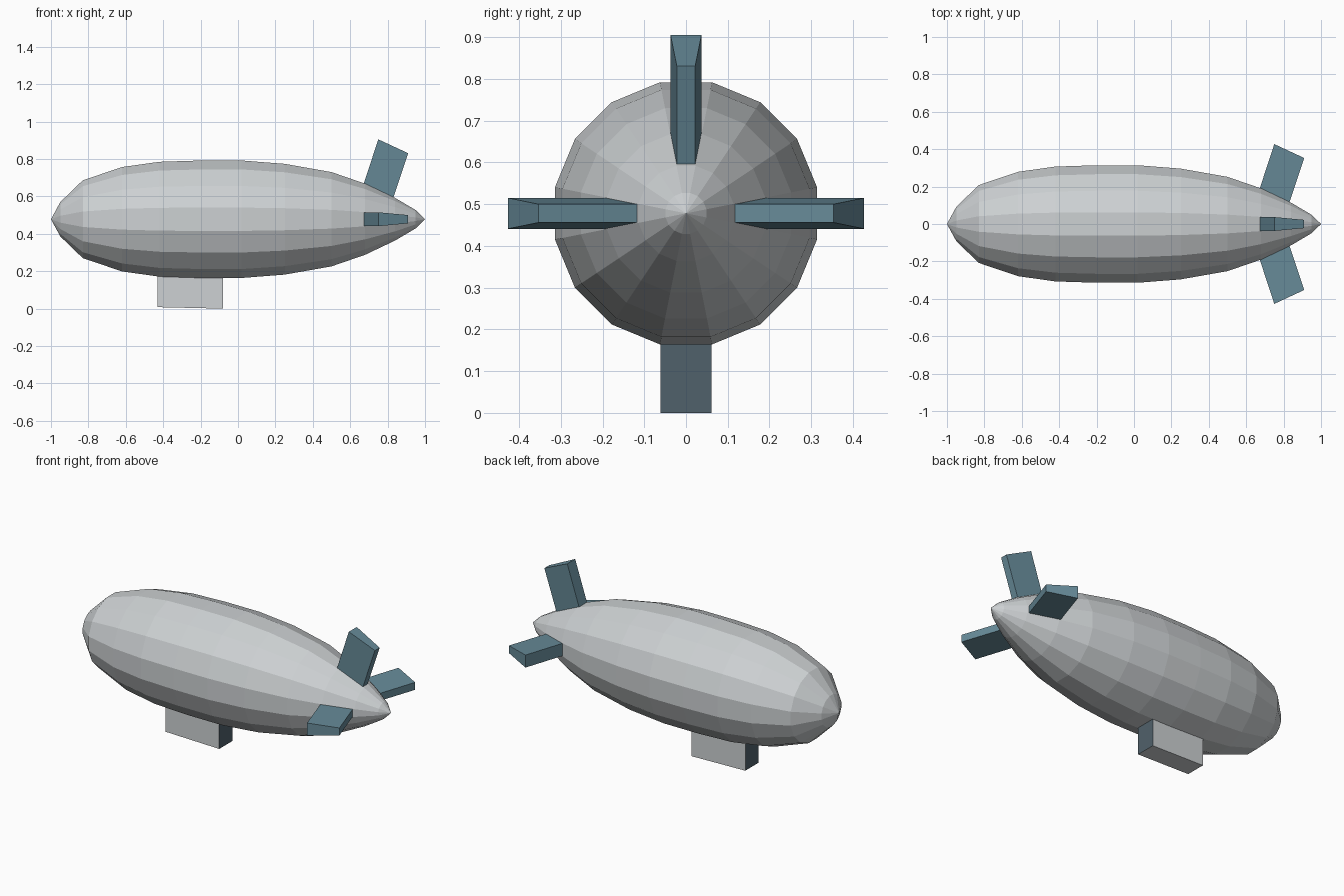
import bpy, bmesh, math

if "Cube" in bpy.data.objects:
    bpy.data.objects.remove(bpy.data.objects["Cube"])

AXIS_Z = 0.478


def material(name, r, g, b):
    """Flat material from an sRGB colour (0-255)."""
    m = bpy.data.materials.new(name)
    lin = [((c / 255 + 0.055) / 1.055) ** 2.4 for c in (r, g, b)]
    m.diffuse_color = (*lin, 1)
    m.use_nodes = True
    m.node_tree.nodes["Principled BSDF"].inputs["Base Color"].default_value = m.diffuse_color
    return m


GREY = material("light grey", 205, 209, 211)
TEAL = material("muted teal", 103, 139, 153)
SLATE = material("dark slate", 80, 97, 107)


def add_object(name, bm, *mats):
    bmesh.ops.recalc_face_normals(bm, faces=bm.faces[:])
    mesh = bpy.data.meshes.new(name)
    for m in mats:
        mesh.materials.append(m)
    bm.to_mesh(mesh)
    bm.free()
    ob = bpy.data.objects.new(name, mesh)
    bpy.context.collection.objects.link(ob)
    return ob


# Hull: 16-sided body lofted along x; profile gives flat-to-flat half heights
PROFILE = [(-0.95, .092), (-0.83, .208), (-0.62, .279), (-0.42, .307),
           (-0.20, .314), (0.02, .314), (0.25, .296), (0.50, .252),
           (0.68, .190), (0.84, .114), (0.95, .049)]
SIDES = 16
bm = bmesh.new()
rings = []
for x, h in PROFILE:
    r = h / math.cos(math.pi / SIDES)
    angles = [2 * math.pi * (i + 0.5) / SIDES for i in range(SIDES)]
    rings.append([bm.verts.new((x, r * math.sin(a), AXIS_Z + r * math.cos(a)))
                  for a in angles])
nose = bm.verts.new((-1, 0, AXIS_Z))
tail = bm.verts.new((1, 0, AXIS_Z))
for i in range(SIDES):
    j = (i + 1) % SIDES
    for a, b in zip(rings, rings[1:]):
        bm.faces.new((a[i], a[j], b[j], b[i]))
    bm.faces.new((nose, rings[0][j], rings[0][i]))
    bm.faces.new((tail, rings[-1][i], rings[-1][j]))
add_object("hull", bm, GREY)

# Tail fins: swept, tapered blades (x, distance from axis, half thickness)
FIN = [(0.65, .122, .037), (0.75, .427, .037), (0.91, .353, .022), (0.813, .062, .022)]


def fin(name, roll):
    bm = bmesh.new()
    c, s = math.cos(roll), math.sin(roll)
    left, right = [[bm.verts.new((x, d * s + k * t * c, AXIS_Z + d * c - k * t * s))
                    for x, d, t in FIN] for k in (-1, 1)]
    bm.faces.new(left)
    bm.faces.new(right)
    for i in range(4):
        j = (i + 1) % 4
        bm.faces.new((left[i], left[j], right[j], right[i]))
    add_object(name, bm, TEAL)


fin("top_fin", 0)
fin("back_fin", math.pi / 2)
fin("front_fin", -math.pi / 2)

# Gondola: box under the hull, slightly tilted floor, slate end faces
bm = bmesh.new()
bmesh.ops.create_cube(bm, size=1)
for v in bm.verts:
    rear = v.co.x > 0
    v.co.z = 0.185 if v.co.z > 0 else (0.0 if rear else 0.008)
    v.co.x = -0.08 if rear else -0.43
    v.co.y *= 0.122
bm.normal_update()
for f in bm.faces:
    f.material_index = 1 if abs(f.normal.x) > 0.9 else 0
add_object("gondola", bm, GREY, SLATE)
